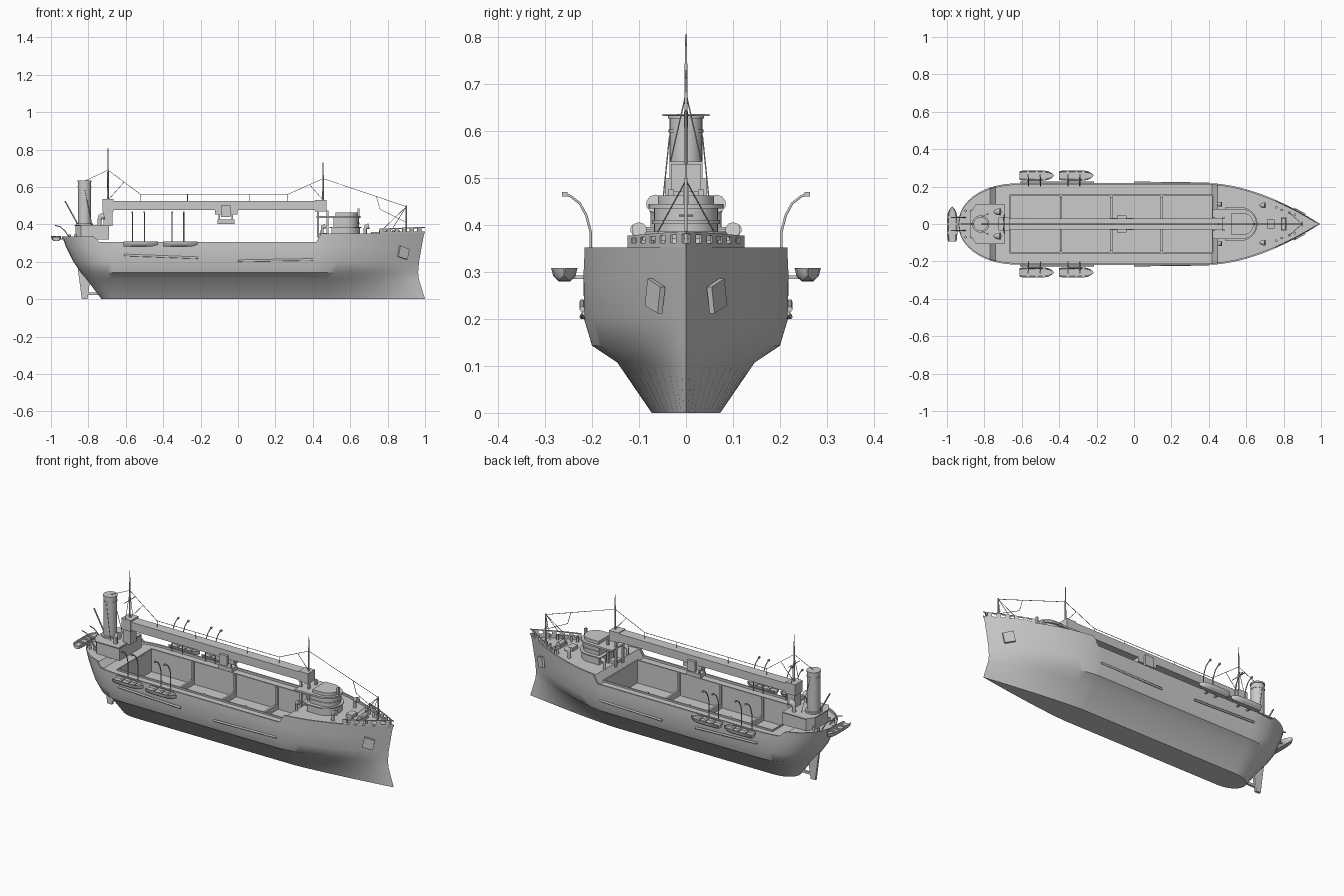
import bpy, bmesh, math
from mathutils import Vector

if "Cube" in bpy.data.objects:
    bpy.data.objects.remove(bpy.data.objects["Cube"])

def finish(name, bm, angle=None):
    bmesh.ops.remove_doubles(bm, verts=bm.verts, dist=1e-5)
    bmesh.ops.recalc_face_normals(bm, faces=bm.faces)
    me = bpy.data.meshes.new(name)
    bm.to_mesh(me)
    bm.free()
    ob = bpy.data.objects.new(name, me)
    bpy.context.collection.objects.link(ob)
    if angle:
        bpy.ops.object.select_all(action='DESELECT')
        bpy.context.view_layer.objects.active = ob
        ob.select_set(True)
        bpy.ops.object.shade_smooth_by_angle(angle=math.radians(angle))
    return ob

def loft(name, rings, angle=None):
    bm = bmesh.new()
    vs = [[bm.verts.new(p) for p in r] for r in rings]
    n = len(vs[0])
    for a, b in zip(vs, vs[1:]):
        for i in range(n):
            bm.faces.new((a[i], a[(i+1) % n], b[(i+1) % n], b[i]))
    bm.faces.new(vs[0])
    bm.faces.new(vs[-1][::-1])
    return finish(name, bm, angle)

def prism(name, outline, z0, z1, angle=None):
    return loft(name, [[(x, y, z) for x, y in outline] for z in (z0, z1)], angle)

def box(name, x0, x1, y0, y1, z0, z1):
    return prism(name, [(x0, y0), (x1, y0), (x1, y1), (x0, y1)], z0, z1)

def circle(x, y, r, n=20):
    return [(x+r*math.cos(2*math.pi*i/n), y+r*math.sin(2*math.pi*i/n)) for i in range(n)]

def cyl(name, x, y, r, z0, z1, n=20):
    return prism(name, circle(x, y, r, n), z0, z1, 40)

def rod(name, pts, r=0.0015, radii=None, res=1):
    cu = bpy.data.curves.new(name, 'CURVE')
    cu.dimensions = '3D'
    cu.bevel_depth, cu.bevel_resolution, cu.use_fill_caps = r, res, True
    sp = cu.splines.new('POLY')
    sp.points.add(len(pts)-1)
    for i, p in enumerate(pts):
        sp.points[i].co = (*p, 1)
        sp.points[i].radius = radii[i] if radii else 1
    ob = bpy.data.objects.new(name, cu)
    bpy.context.collection.objects.link(ob)
    return ob

# hull: levels of (z, half width, stern x, bow x, bow exponent)
LEVELS = [(0, .073, -.73, 1.0, 1.3), (.107, .146, -.81, .967, 1.35), (.143, .2, -.84, .963, 1.45),
          (.2, .217, -.88, .968, 1.6), (.28, .218, -.92, .982, 1.7), (None, .218, -.94, .995, 1.75)]

def hull_pt(part, s, lv):
    z, w, xs, xb, pb = lv
    if part == 'stern':
        return -.6+s*(xs+.6), w*math.sqrt(max(0, 1-s**2.3))
    if part == 'bow':
        return .4+s*(xb-.4), w*max(0, 1-s**pb)
    return s, w

def rim_z(x):
    pts = [(-2, .335), (-.77, .335), (-.74, .305), (.418, .305), (.445, .352), (2, .354)]
    for (a, za), (b, zb) in zip(pts, pts[1:]):
        if x <= b:
            return za+(zb-za)*(x-a)/(b-a)

stations = [('stern', s) for s in (1, .99, .96, .91, .84, .76, .68, .59, .5, .411, .3, .176, .09)]
stations += [('mid', x) for x in (-.6, -.4, -.2, 0, .2)]
stations += [('bow', s) for s in (0, .029, .0765, .14, .22, .3, .4, .5, .6, .7, .8, .88, .95, 1)]
bm = bmesh.new()
grid = []
for part, s in stations:
    x0, _ = hull_pt(part, s, LEVELS[0])
    row = [(x0, 0, 0)]
    for lv in LEVELS:
        x, y = hull_pt(part, s, lv)
        row.append((x, y, rim_z(x) if lv[0] is None else lv[0]))
    z, yi = rim_z(x), max(0, y-.009)
    row += [(x, yi, z), (x, yi, z-.012), (x, min(.15, yi), z-.012), (x, 0, z-.012)]
    grid.append([bm.verts.new(p) for p in row])
for a, b in zip(grid, grid[1:]):
    in_hold = a[-1].co.x > -.665 and b[-1].co.x < .42
    for i in range(len(a)-1-in_hold):
        bm.faces.new((a[i], a[i+1], b[i+1], b[i]))
# mirror the half hull to the other side
geo = bmesh.ops.duplicate(bm, geom=bm.verts[:]+bm.edges[:]+bm.faces[:])['geom']
for v in geo:
    if isinstance(v, bmesh.types.BMVert):
        v.co.y *= -1
bmesh.ops.dissolve_degenerate(bm, dist=1e-6, edges=bm.edges[:])
finish('hull', bm, 35)

# open cargo hold with coaming and cross frames
X0, X1, FL = -.66, .417, .17
box('hold_floor', X0, X1, -.15, .15, FL-.01, FL)
for sy in (-1, 1):
    box('hold_side', X0, X1, *sorted((sy*.15, sy*.158)), FL-.01, .302)
for x in (X0-.006, X1):
    box('hold_end', x, x+.006, -.158, .158, FL-.01, .302)
for i in range(1, 4):
    x = X0+(X1-X0)*i/4
    box('hold_frame', x-.006, x+.006, -.15, .15, FL, FL+.03)
    for sy in (-1, 1):
        box('hold_rib', x-.006, x+.006, *sorted((sy*.138, sy*.15)), FL, .3)

# bow bulwark with freeing slots
bm = bmesh.new()
N = 24
for sy in (-1, 1):
    cols = []
    for i in range(N+1):
        s = .6+.4*i/N
        x, y = hull_pt('bow', s, LEVELS[-1])
        top = .377+.01*i/N
        cols.append([bm.verts.new((x+.006*i/N, sy*max(y-.004, 0), z)) for z in (.35, .362, top-.006, top)])
    for i in range(N):
        for k in range(3):
            if k != 1 or i % 4 < 2:
                bm.faces.new((cols[i][k], cols[i+1][k], cols[i+1][k+1], cols[i][k+1]))
bulwark = finish('bow_bulwark', bm)
bulwark.modifiers.new('thickness', 'SOLIDIFY').thickness = .004

# rudder and heel bar
def side_plate(name, pts, t):
    return loft(name, [[(x, y, z) for x, z in pts] for y in (-t, t)])
side_plate('rudder', [(-.835, 0), (-.805, 0), (-.785, .14), (-.86, .19)], .007)
box('rudder_heel', -.81, -.72, -.006, .006, .022, .036)

# hull side fenders and anchors
for sy in (-1, 1):
    rod('fender_aft', [(-.61, sy*.221, .236), (-.215, sy*.221, .221)], .006)
    rod('fender_fore', [(.0, sy*.221, .205), (.4, sy*.216, .212)], .006)
    anchor = side_plate('anchor_plate', [(-.034, -.022), (.022, -.038), (.034, .018), (-.022, .036)], .006)
    anchor.location = (.885, sy*.066, .25)
    anchor.rotation_euler = (0, 0, -sy*math.radians(29))

# poop house, funnel and aft tower
house = [(-.87, -.06), (-.84, -.1), (-.69, -.1), (-.69, .1), (-.84, .1), (-.87, .06)]
prism('poop_house', house, .32, .39)
prism('poop_roof', [(x*1.005, y*1.06) for x, y in house], .39, .396)
cyl('funnel_base', -.82, 0, .046, .39, .405, 24)
cyl('funnel', -.82, 0, .035, .4, .63, 24)
cyl('funnel_band', -.82, 0, .037, .597, .603, 24)
cyl('funnel_rim', -.82, 0, .038, .626, .634, 24)
box('aft_tower', -.718, -.672, -.028, .028, .39, .475)
box('aft_tower_head', -.725, -.665, -.035, .035, .47, .535)
for sy in (-1, 1):
    rod('funnel_stay', [(-.82, sy*.035, .59), (-.78, sy*.055, .395)])

# overhead beam, trolley and front support
box('gantry_beam', -.67, .43, -.03, .03, .477, .525)
box('beam_head', .412, .472, -.032, .032, .47, .53)
box('trolley', -.122, -.004, -.032, .032, .453, .477)
for sy in (-1, 1):
    box('trolley_side', -.09, -.04, *sorted((sy*.03, sy*.045)), .44, .5)
    for x in (-.1, -.03):
        box('trolley_hanger', x-.004, x+.004, sy*.02-.004, sy*.02+.004, .42, .455)
box('grab', -.11, -.02, -.025, .025, .402, .425)
for x in (.428, .478):
    for sy in (-1, 1):
        box('front_leg', x-.005, x+.005, sy*.032-.006, sy*.032+.006, .33, .475)
box('front_panel', .432, .474, -.028, .028, .34, .355)

# bridge: stacked round-fronted decks
def dshape(back, xc, r):
    return [(back, -r)]+[(xc+r*math.sin(a), -r*math.cos(a)) for a in
                         [math.pi*i/16 for i in range(17)]]+[(back, r)]
for name, back, xc, r, z0, z1 in (
        ('bridge_base', .5, .57, .083, .335, .38), ('bridge_ledge', .49, .57, .09, .38, .386),
        ('wheelhouse', .51, .578, .068, .386, .435), ('bridge_sill', .51, .578, .072, .402, .41),
        ('bridge_roof', .42, .575, .08, .435, .445), ('bridge_top', .52, .58, .06, .445, .463)):
    prism(name, dshape(back, xc, r), z0, z1, 30)
box('compass_stand', .638, .65, -.006, .006, .445, .485)

# cowl ventilators: (x, y, base z, height, radius)
def cowl(x, y, z, h, r):
    rod('cowl_vent', [(x, y, z), (x, y, z+h-r*1.2), (x+r*.4, y, z+h-r*.3), (x+r*1.6, y, z+h)],
        r, [.7, .7, 1, 1.25], 3)
for sy in (-1, 1):
    cowl(-.74, sy*.065, .39, .055, .016)
    cowl(.68, sy*.1, .34, .05, .013)
    cowl(.45, sy*.105, .34, .05, .011)

# foredeck gear
for sy in (-1, 1):
    for x, y in ((.76, .09), (.79, .075), (.83, .06), (.86, .05)):
        cyl('bollard', x, sy*y, .007, .34, .368, 10)
    for x in (-.9, -.87):
        cyl('aft_bollard', x, sy*.07, .007, .32, .345, 10)
rod('windlass', [(.8, -.03, .36), (.8, .03, .36)], .012, None, 3)
box('windlass_bed', .785, .815, -.035, .035, .338, .352)
box('fore_hatch', .71, .75, -.025, .025, .338, .36)

# masts, yards and rigging
rod('main_mast', [(-.695, 0, .53), (-.695, 0, .69), (-.695, 0, .805)], .005, [1, .8, .4])
rod('fore_mast', [(.455, 0, .53), (.455, 0, .64), (.455, 0, .73)], .005, [1, .8, .4])
rod('bow_mast', [(.9, 0, .34), (.9, 0, .5)], .004)
rod('main_yard', [(-.695, -.05, .634), (-.695, .05, .634)], .002)
rod('bow_yard', [(.9, -.015, .42), (.9, .015, .42)], .002)
rod('ensign_staff', [(-.84, 0, .37), (-.925, 0, .525)], .004)
wires = [[(-.82, .52*0, .632), (-.695, 0, .69), (-.52, 0, .56), (.265, 0, .56), (.455, 0, .645), (.9, 0, .495)],
         [(-.61, 0, .625), (-.69, 0, .535)], [(.385, 0, .61), (.455, 0, .53)],
         [(.9, 0, .495), (.76, 0, .36)], [(.9, 0, .41), (.76, 0, .48), (.74, 0, .548)]]
wires += [[(x, 0, .56), (x, 0, .525)] for x in (-.52, -.27, .06, .265)]
for sy in (-1, 1):
    wires.append([(-.695, 0, .68), (-.7, sy*.034, .53)])
    wires.append([(.9, 0, .495), (.83, sy*.06, .385)])
for w in wires:
    rod('rigging_wire', w)

# lifeboats
def lifeboat(loc, rot, length):
    prof = [(-1, 1), (-.85, .4), (-.45, 0), (.45, 0), (.85, .4), (1, 1), (.82, 1), (.7, .65), (-.7, .65), (-.82, 1)]
    rings = []
    for t, w in ((-1, .8), (-.85, .93), (-.4, 1), (.3, 1), (.65, .85), (.85, .5), (1, .04)):
        rings.append([(t*length/2, y*w*.028, z*.028+(1-z)*(1-w)*.012) for y, z in prof])
    ob = loft('lifeboat', rings, 30)
    ob.location, ob.rotation_euler = loc, (0, 0, rot)
    for t in (-.5, 0, .4):
        seat = box('boat_seat', t*length/2-.006, t*length/2+.006, -.022, .022, .02, .026)
        seat.location, seat.rotation_euler = loc, (0, 0, rot)

for sy in (-1, 1):
    for x in (-.52, -.308):
        lifeboat((x, sy*.259, .28), 0, .185)
    for x in (-.565, -.5, -.352, -.29):
        rod('davit', [(x, sy*.203, .29), (x, sy*.203, .385), (x, sy*.212, .42), (x, sy*.226, .446),
                      (x, sy*.245, .461), (x, sy*.262, .467)], .003)
        box('davit_block', x-.004, x+.004, *sorted((sy*.252, sy*.264)), .461, .47)
        box('boat_chock', x-.004, x+.004, *sorted((sy*.2, sy*.24)), .285, .292)
lifeboat((-.972, 0, .31), math.pi/2, .185)
for y in (-.035, .035):
    rod('stern_davit', [(-.9, y, .325), (-.925, y, .365), (-.95, y, .387), (-.978, y, .395)], .003)
    box('stern_chock', -.96, -.915, y-.004, y+.004, .318, .325)
